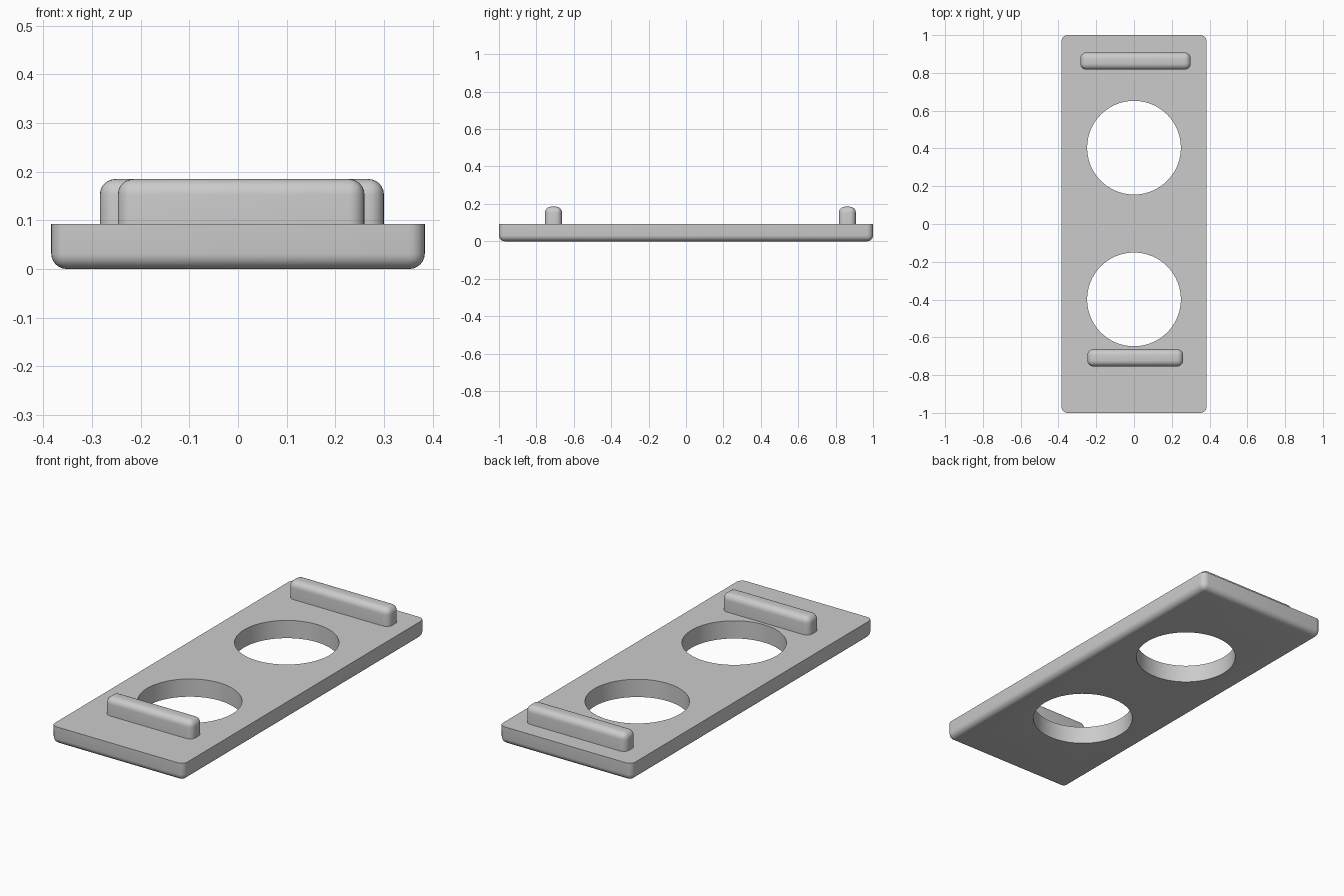
import bpy, bmesh
from math import radians

cube = bpy.data.objects.get("Cube")
if cube:
    bpy.data.objects.remove(cube, do_unlink=True)

grey = bpy.data.materials.new("light grey")
grey.use_nodes = True
COLOUR = (0.6, 0.6, 0.6, 1)
grey.diffuse_color = COLOUR
grey.node_tree.nodes["Principled BSDF"].inputs["Base Color"].default_value = COLOUR

PLATE_TOP = 0.093
RADIUS = 0.032


def add_object(name, bm):
    mesh = bpy.data.meshes.new(name)
    bm.to_mesh(mesh)
    bm.free()
    mesh.materials.append(grey)
    obj = bpy.data.objects.new(name, mesh)
    bpy.context.collection.objects.link(obj)
    return obj


def rounded_box(name, low, high, sharp_z):
    """Box with every edge rounded except those lying at height sharp_z."""
    bm = bmesh.new()
    bmesh.ops.create_cube(bm, size=1)
    for v in bm.verts:
        v.co = [a if c < 0 else b for c, a, b in zip(v.co, low, high)]
    edges = [e for e in bm.edges
             if any(abs(v.co.z - sharp_z) > 1e-4 for v in e.verts)]
    bmesh.ops.bevel(bm, geom=edges, offset=RADIUS, segments=6,
                    profile=0.5, affect='EDGES')
    return add_object(name, bm)


def smooth(obj):
    bpy.ops.object.select_all(action='DESELECT')
    obj.select_set(True)
    bpy.context.view_layer.objects.active = obj
    bpy.ops.object.shade_smooth_by_angle(angle=radians(30))


# Base plate: rounded corners and underside, crisp top rim
plate = rounded_box("base_plate", (-0.384, -1, 0), (0.384, 1, PLATE_TOP), PLATE_TOP)

# Two round through holes
for name, y in (("front_hole", -0.399), ("back_hole", 0.404)):
    bm = bmesh.new()
    bmesh.ops.create_cone(bm, cap_ends=True, segments=96,
                          radius1=0.248, radius2=0.248, depth=0.5)
    cutter = add_object(name + "_cutter", bm)
    cutter.location.y = y
    cutter.hide_render = True
    bpy.context.view_layer.update()
    cut = plate.modifiers.new(name, 'BOOLEAN')
    cut.operation = 'DIFFERENCE'
    cut.solver = 'EXACT'
    cut.object = cutter
    bpy.context.view_layer.objects.active = plate
    bpy.ops.object.modifier_apply(modifier=name)
    bpy.data.objects.remove(cutter, do_unlink=True)
smooth(plate)

# Raised bars near each end, rounded on top
for name, x0, x1, y0, y1 in (("front_bar", -0.247, 0.26, -0.754, -0.663),
                             ("back_bar", -0.284, 0.3, 0.817, 0.908)):
    smooth(rounded_box(name, (x0, y0, PLATE_TOP), (x1, y1, 0.185), PLATE_TOP))
